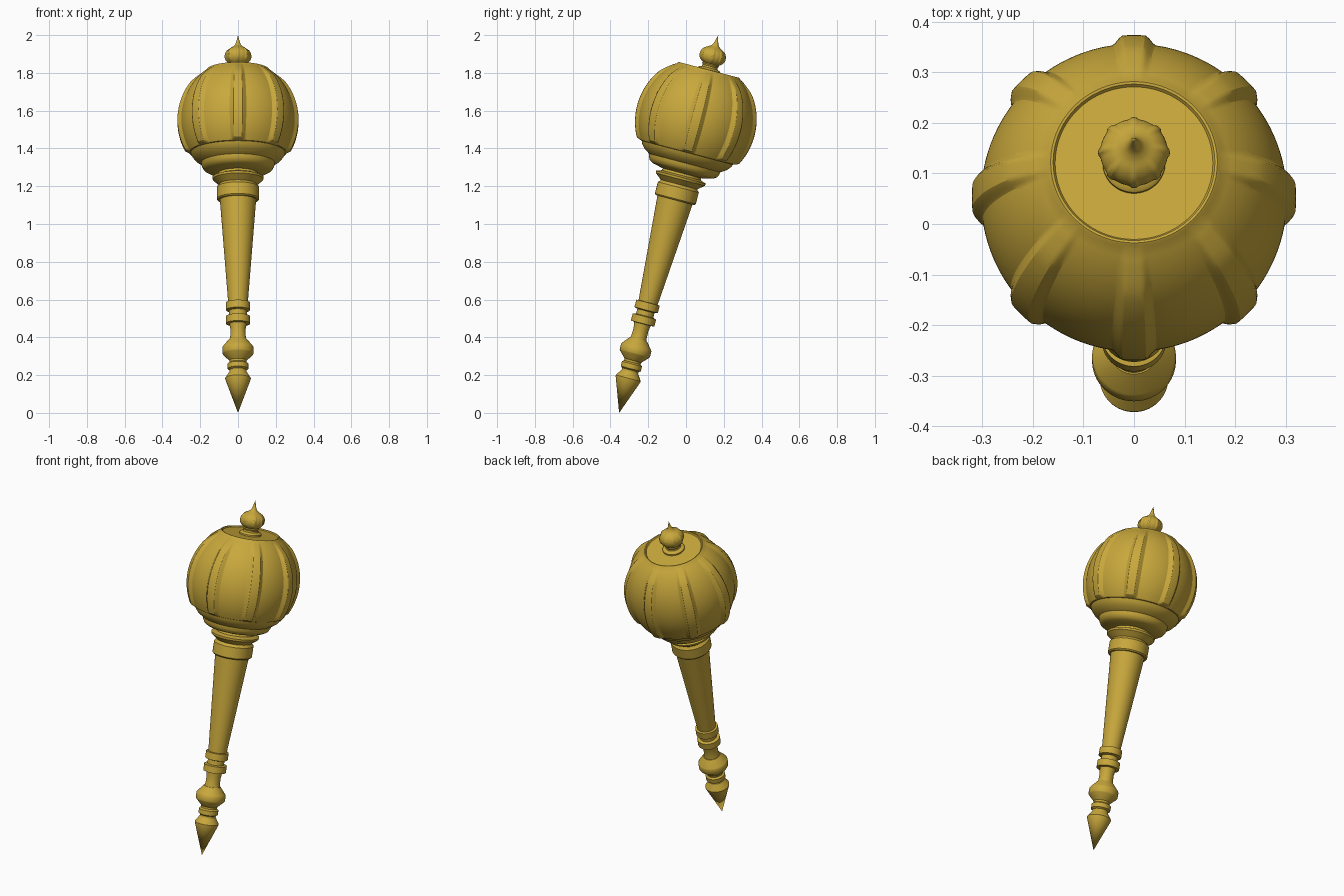
import bpy, bmesh, math

if "Cube" in bpy.data.objects:
    bpy.data.objects.remove(bpy.data.objects["Cube"])

TILT = math.radians(14.7)

gold = bpy.data.materials.new("gold")
gold.diffuse_color = (0.58, 0.39, 0.045, 1)
gold.use_nodes = True
gold.node_tree.nodes["Principled BSDF"].inputs["Base Color"].default_value = gold.diffuse_color


def lathe(name, profile, segs=64, ribs=None, angle=30):
    """Revolve (radius, height) points; ribs(theta, height) scales each radius."""
    bm = bmesh.new()
    rings = []
    for r, h in profile:
        if r == 0:
            rings.append([bm.verts.new((0, 0, h))])
            continue
        ring = []
        for i in range(segs):
            t = 2 * math.pi * i / segs
            k = r + (ribs(t, h) if ribs else 0)
            ring.append(bm.verts.new((k * math.cos(t), k * math.sin(t), h)))
        rings.append(ring)
    for a, b in zip(rings, rings[1:]):
        for i in range(segs):
            j = (i + 1) % segs
            if len(a) == 1:
                bm.faces.new((a[0], b[j], b[i]))
            elif len(b) == 1:
                bm.faces.new((a[i], a[j], b[0]))
            else:
                bm.faces.new((a[i], a[j], b[j], b[i]))
    bmesh.ops.recalc_face_normals(bm, faces=bm.faces)
    me = bpy.data.meshes.new(name)
    bm.to_mesh(me)
    bm.free()
    me.materials.append(gold)
    ob = bpy.data.objects.new(name, me)
    bpy.context.collection.objects.link(ob)
    ob.rotation_euler = (-TILT, 0, 0)      # the whole mace leans back
    ob.location = (0, -0.354, 0)
    bpy.context.view_layer.objects.active = ob
    bpy.ops.object.select_all(action='DESELECT')
    ob.select_set(True)
    bpy.ops.object.shade_smooth_by_angle(angle=math.radians(angle))
    return ob


def smooth(x):
    x = max(0, min(1, x))
    return x * x * (3 - 2 * x)


def off_rib(t, count):
    """Angular distance to the nearest of count evenly spaced ribs."""
    step = 2 * math.pi / count
    return abs((t + step / 2) % step - step / 2)


# pommel: pointed cone, small ring, large bulge
lathe("pommel", [(0, 0), (0.067, 0.183), (0.068, 0.19), (0.045, 0.225),
                 (0.045, 0.235), (0.055, 0.242), (0.055, 0.268), (0.045, 0.276),
                 (0.046, 0.287), (0.08, 0.322), (0.083, 0.328), (0.083, 0.357),
                 (0.079, 0.364), (0.047, 0.403), (0, 0.403)])

# grip with two collars
lathe("grip", [(0, 0.39), (0.046, 0.39), (0.041, 0.42), (0.04, 0.455), (0.045, 0.487),
               (0.064, 0.489), (0.064, 0.528), (0.047, 0.532), (0.047, 0.558),
               (0.064, 0.563), (0.064, 0.603), (0.05, 0.605), (0, 0.605)])

# tapered shaft
lathe("shaft", [(0, 0.59), (0.051, 0.59), (0.097, 1.18), (0, 1.18)])

# upper collar and flared cup under the head
lathe("upper_collar", [(0, 1.165), (0.106, 1.165), (0.112, 1.172), (0.112, 1.235),
                       (0.104, 1.243), (0.1, 1.25), (0.134, 1.278), (0.136, 1.29),
                       (0.108, 1.30), (0.1, 1.33), (0, 1.33)])


# head: egg-shaped ball with eight raised ribs and a lipped flat top
def head_rib(t, h):
    amp = 0.018 * smooth((h - 1.425) / 0.012) * (1 - 0.7 * smooth((h - 1.80) / 0.065))
    if h > 1.866:
        amp = 0
    return amp * (1 - smooth((off_rib(t, 8) - 0.07) / 0.08))


head = [(0, 1.312), (0.11, 1.312), (0.165, 1.325), (0.182, 1.335), (0.192, 1.352),
        (0.195, 1.368), (0.205, 1.374), (0.228, 1.39), (0.244, 1.41), (0.25, 1.424)]
for i in range(40):
    h = 1.428 + (1.868 - 1.428) * (i / 39)
    if i < 3:
        h = 1.426 + 0.006 * i
    head.append((0.303 * math.sqrt(1 - ((h - 1.6) / 0.327) ** 2), h))
head += [(0.169, 1.874), (0.165, 1.877), (0.160, 1.876), (0.156, 1.870), (0, 1.870)]
lathe("head", head, segs=256, ribs=head_rib)


# finial: footed ribbed bud with a spike
def bud_rib(t, h):
    amp = 0.004 * smooth((h - 1.91) / 0.02) * (1 - smooth((h - 1.98) / 0.02))
    return amp * (1 - smooth((off_rib(t, 8) - 0.05) / 0.12))


bud = [(0, 1.865), (0.062, 1.865), (0.062, 1.878), (0.056, 1.884), (0.043, 1.888),
       (0.041, 1.897), (0.046, 1.906)]
for i in range(17):
    a = math.radians(-50 + 110 * i / 16)
    bud.append((0.067 * math.cos(a), 1.952 + 0.054 * math.sin(a)))
bud += [(0.022, 2.007), (0.014, 2.018), (0.009, 2.033), (0.004, 2.052), (0, 2.068)]
lathe("finial", bud, segs=96, ribs=bud_rib)
